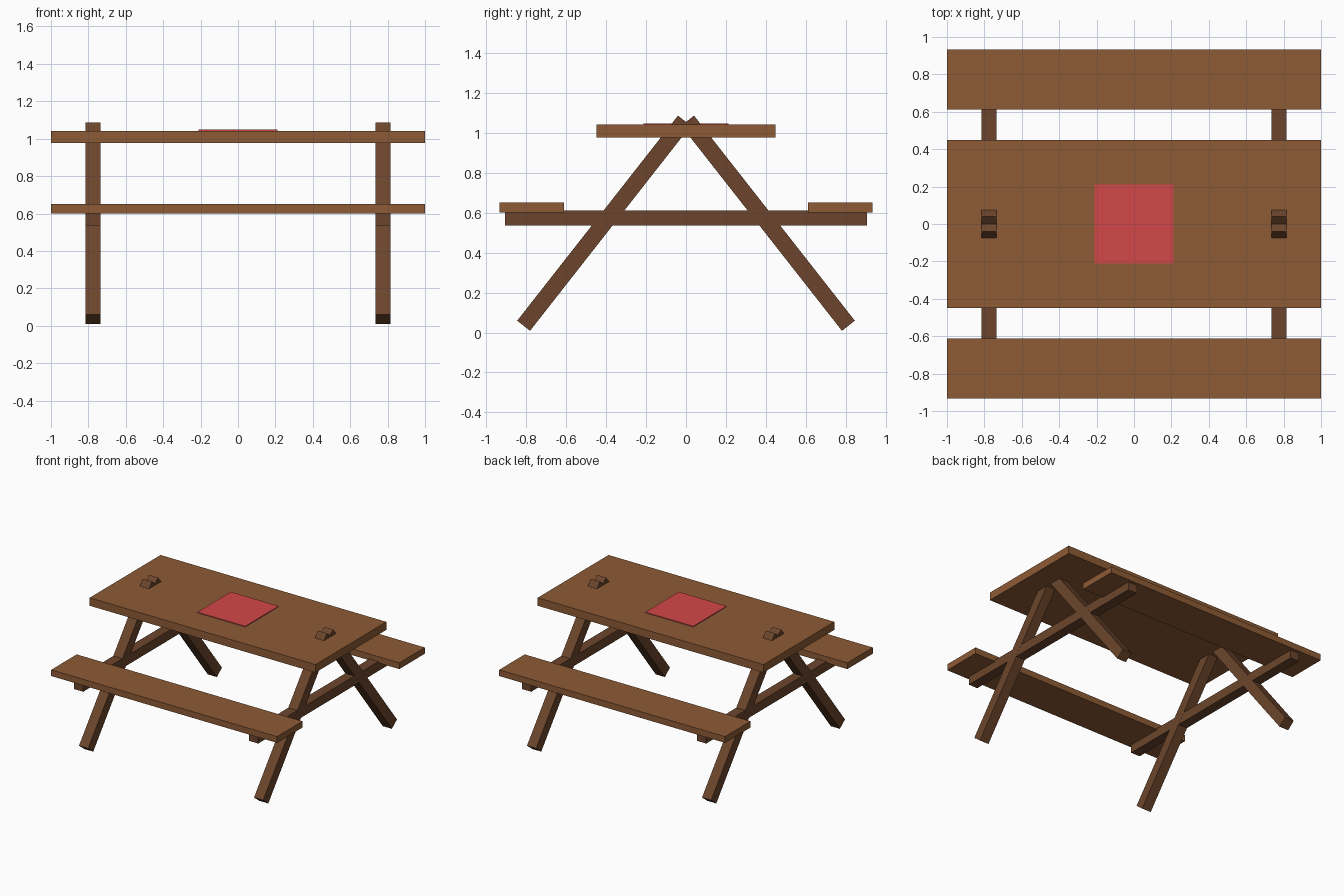
import bpy, math

if "Cube" in bpy.data.objects:
    bpy.data.objects.remove(bpy.data.objects["Cube"])


def material(name, rgb):
    m = bpy.data.materials.new(name)
    m.diffuse_color = (*rgb, 1)
    m.use_nodes = True
    m.node_tree.nodes["Principled BSDF"].inputs["Base Color"].default_value = m.diffuse_color
    return m


light_wood = material("light_wood", (0.27, 0.105, 0.036))
dark_wood = material("dark_wood", (0.15, 0.06, 0.025))
red = material("red_cloth", (0.65, 0.065, 0.065))


def box(name, center, size, mat, tilt=0.0):
    bpy.ops.mesh.primitive_cube_add(size=1, location=center)
    ob = bpy.context.object
    ob.name = name
    ob.scale = size
    ob.rotation_euler.x = tilt
    ob.data.materials.append(mat)
    return ob


# Table top and cloth
box("table_top", (0, 0, 1.01), (2, 0.896, 0.064), light_wood)
box("cloth", (0, 0, 1.044), (0.424, 0.424, 0.008), red)

# Bench seats
for side, s in (("front", -1), ("back", 1)):
    box(f"{side}_seat", (0, s * 0.773, 0.626), (2, 0.322, 0.05), light_wood)

# Two A-frames: a cross beam and two slanted legs that cross under the top
foot, head, thick = (0.814, 0.034), (0.008, 1.062), 0.082
dy, dz = foot[0] - head[0], head[1] - foot[1]
length, lean = math.hypot(dy, dz), math.atan2(dy, dz)
for end, x in (("left", -0.775), ("right", 0.775)):
    box(f"{end}_cross_beam", (x, 0, 0.574), (0.08, 1.816, 0.076), dark_wood)
    for side, s in (("front", -1), ("back", 1)):
        center = (x, s * (foot[0] + head[0]) / 2, (foot[1] + head[1]) / 2)
        box(f"{end}_{side}_leg", center, (0.081, thick, length), dark_wood, s * lean)
